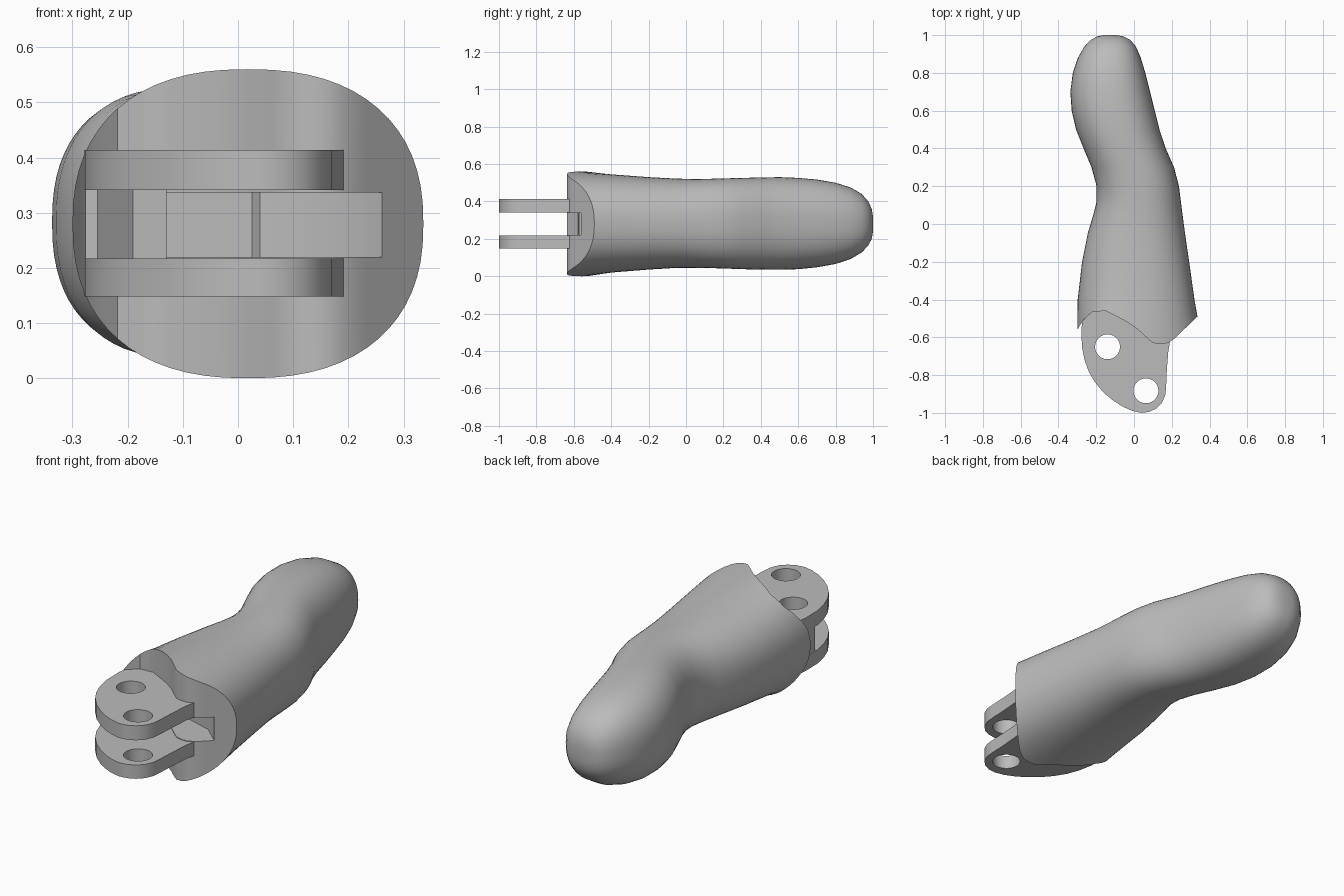
import bpy, bmesh, math

cube = bpy.data.objects.get("Cube")
if cube:
    bpy.data.objects.remove(cube, do_unlink=True)

grey = bpy.data.materials.new("plain grey")
grey.use_nodes = True
grey.diffuse_color = (0.5, 0.5, 0.5, 1)
grey.node_tree.nodes["Principled BSDF"].inputs["Base Color"].default_value = (0.5, 0.5, 0.5, 1)


def make_object(name, bm):
    bmesh.ops.recalc_face_normals(bm, faces=bm.faces)
    mesh = bpy.data.meshes.new(name)
    bm.to_mesh(mesh)
    bm.free()
    obj = bpy.data.objects.new(name, mesh)
    bpy.context.collection.objects.link(obj)
    mesh.materials.append(grey)
    return obj


def activate(obj):
    bpy.ops.object.select_all(action='DESELECT')
    obj.select_set(True)
    bpy.context.view_layer.objects.active = obj


def prism(name, outline, z0, z1):
    """Extrude a plan outline from z0 up to z1."""
    bm = bmesh.new()
    face = bm.faces.new([bm.verts.new((x, y, z0)) for x, y in outline])
    ext = bmesh.ops.extrude_face_region(bm, geom=[face])["geom"]
    bmesh.ops.translate(bm, vec=(0, 0, z1 - z0),
                        verts=[v for v in ext if isinstance(v, bmesh.types.BMVert)])
    return make_object(name, bm)


def cut(obj, cutter):
    """Subtract the cutter, then discard it."""
    cutter.hide_render = True
    mod = obj.modifiers.new("cut", 'BOOLEAN')
    mod.operation = 'DIFFERENCE'
    mod.solver = 'EXACT'
    mod.object = cutter
    activate(obj)
    bpy.ops.object.modifier_apply(modifier=mod.name)
    bpy.data.objects.remove(cutter, do_unlink=True)


def smooth(obj, angle=35):
    activate(obj)
    bpy.ops.object.shade_smooth_by_angle(angle=math.radians(angle))


def circle(cx, cy, r, n=40):
    return [(cx + r * math.cos(2 * math.pi * i / n),
             cy + r * math.sin(2 * math.pi * i / n)) for i in range(n)]


# Wavy plan line of the open front end (x, y)
FRONT = [(-0.30, -0.56), (-0.27, -0.51), (-0.22, -0.465), (-0.15, -0.46),
         (-0.08, -0.495), (0.0, -0.54), (0.06, -0.595), (0.10, -0.63),
         (0.15, -0.64), (0.20, -0.62), (0.336, -0.49)]


def front_y(x):
    for (xa, ya), (xb, yb) in zip(FRONT, FRONT[1:]):
        if x <= xb:
            return ya + (yb - ya) * max(0, x - xa) / (xb - xa)
    return FRONT[-1][1]


# Body sections: y, left x, right x, bottom z, top z
SECTIONS = [
    (None, -0.300, 0.336, 0.000, 0.560), (-0.40, -0.298, 0.320, 0.020, 0.545),
    (-0.20, -0.275, 0.292, 0.036, 0.530), (-0.05, -0.245, 0.270, 0.045, 0.522),
    (0.05, -0.215, 0.257, 0.045, 0.520), (0.12, -0.198, 0.248, 0.044, 0.521),
    (0.20, -0.198, 0.238, 0.042, 0.523), (0.30, -0.225, 0.212, 0.038, 0.526),
    (0.40, -0.267, 0.168, 0.036, 0.528), (0.50, -0.307, 0.135, 0.035, 0.530),
    (0.60, -0.330, 0.110, 0.038, 0.526), (0.70, -0.337, 0.085, 0.048, 0.517),
    (0.80, -0.324, 0.060, 0.066, 0.500), (0.88, -0.297, 0.036, 0.092, 0.475),
    (0.94, -0.262, 0.010, 0.128, 0.440), (0.975, -0.228, -0.020, 0.165, 0.400),
    (0.993, -0.195, -0.055, 0.200, 0.360), (1.0, -0.160, -0.090, 0.240, 0.320)]
N, POWER = 64, 2.35


def power(v):
    return math.copysign(abs(v) ** (2 / POWER), v) if abs(v) > 1e-9 else 0.0


# Fingertip-shaped body: rounded sections skinned along y
bm = bmesh.new()
rings = []
for y, x0, x1, z0, z1 in SECTIONS:
    ring = []
    for i in range(N):
        a = 2 * math.pi * i / N
        x = (x0 + x1) / 2 + (x1 - x0) / 2 * power(math.cos(a))
        z = (z0 + z1) / 2 + (z1 - z0) / 2 * power(math.sin(a))
        ring.append(bm.verts.new((x, front_y(x) if y is None else y, z)))
    rings.append(ring)
for a, b in zip(rings, rings[1:]):
    for i in range(N):
        j = (i + 1) % N
        bm.faces.new((a[i], a[j], b[j], b[i]))
bm.faces.new(rings[-1])
# Front end closed with upright strips that follow the wavy line
f = rings[0]
bm.faces.new((f[0], f[1], f[N - 1]))
for i in range(1, N // 2 - 1):
    bm.faces.new((f[i], f[i + 1], f[N - i - 1], f[N - i]))
bm.faces.new((f[N // 2 - 1], f[N // 2], f[N // 2 + 1]))
body = make_object("finger_body", bm)

# Hinge slot cut into the front of the body
cut(body, prism("slot_cutter", [(-0.13, -0.8), (0.265, -0.8), (0.265, -0.565), (0.17, -0.48),
                                (0.04, -0.44), (0.025, -0.41), (-0.13, -0.41)], 0.22, 0.337))
smooth(body)

# Two hinge plates, each with two pin holes
PLATE = [(-0.262, -0.42), (-0.278, -0.55), (-0.276, -0.65), (-0.262, -0.72), (-0.238, -0.785),
         (-0.205, -0.84), (-0.16, -0.893), (-0.11, -0.935), (-0.06, -0.967), (-0.01, -0.989),
         (0.04, -1.0), (0.08, -0.995), (0.118, -0.977), (0.148, -0.947), (0.166, -0.905),
         (0.17, -0.86), (0.174, -0.77), (0.182, -0.67), (0.195, -0.60), (0.195, -0.42)]
for name, z0, z1 in (("lower_hinge_plate", 0.148, 0.217), ("upper_hinge_plate", 0.341, 0.414)):
    plate = prism(name, PLATE, z0, z1)
    for cx, cy in ((-0.14, -0.65), (0.063, -0.883)):
        cut(plate, prism("pin_hole_cutter", circle(cx, cy, 0.066), z0 - 0.1, z1 + 0.1))
    smooth(plate)

# Web joining the plates at the outer side
web = prism("hinge_web", [(-0.262, -0.45), (-0.277, -0.55), (-0.276, -0.63), (-0.255, -0.635),
                          (-0.215, -0.60), (-0.19, -0.578), (-0.13, -0.572), (-0.13, -0.45)],
            0.21, 0.345)
smooth(web)
